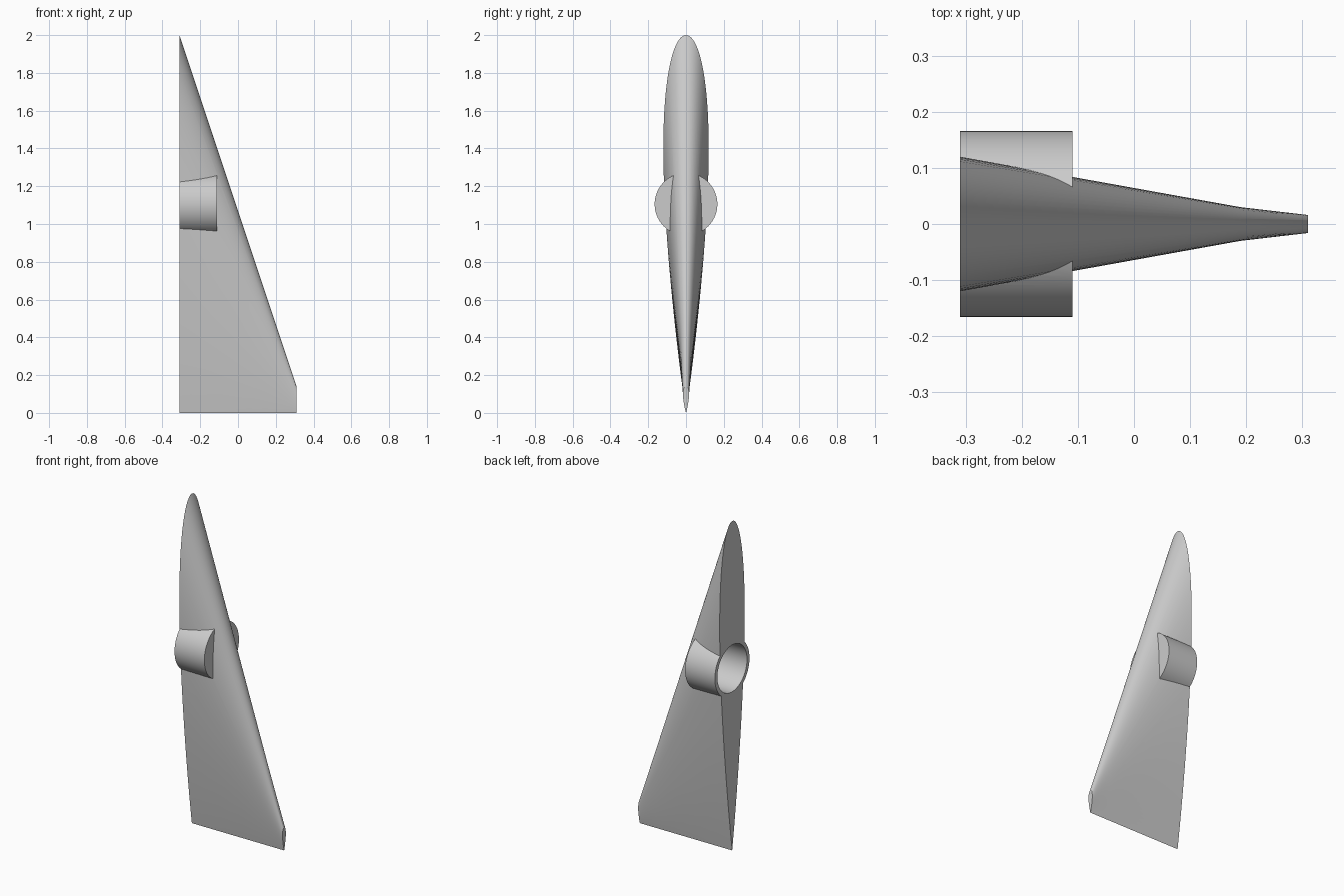
import bpy, bmesh
from math import sqrt, pi, cos, radians
from mathutils import Matrix

if "Cube" in bpy.data.objects:
    bpy.data.objects.remove(bpy.data.objects["Cube"], do_unlink=True)

grey = bpy.data.materials.new("plain_grey")
grey.use_nodes = True
colour = (0.6, 0.6, 0.6, 1)
grey.diffuse_color = colour
grey.node_tree.nodes["Principled BSDF"].inputs["Base Color"].default_value = colour

ROOT_X = -0.31
POD_Z = 1.105


def finish(bm, name):
    bmesh.ops.recalc_face_normals(bm, faces=bm.faces[:])
    mesh = bpy.data.meshes.new(name)
    bm.to_mesh(mesh)
    bm.free()
    obj = bpy.data.objects.new(name, mesh)
    bpy.context.collection.objects.link(obj)
    mesh.materials.append(grey)
    return obj


def airfoil(x, chord, thick, n=40):
    """Symmetric teardrop section, nose up, tail at z = 0."""
    def half(t):
        return 5 * thick * chord * (0.2969 * sqrt(t) - 0.126 * t - 0.3516 * t**2
                                    + 0.2843 * t**3 - 0.1036 * t**4)
    ts = [(1 - cos(pi * i / n)) / 2 for i in range(n + 1)]
    side = [(x, half(t), chord * (1 - t)) for t in ts]
    return side + [(x, -y, z) for _, y, z in side[-2:0:-1]]


def cylinder(name, x0, x1, radius):
    bm = bmesh.new()
    place = Matrix.Translation(((x0 + x1) / 2, 0, POD_Z)) @ Matrix.Rotation(pi / 2, 4, "Y")
    bmesh.ops.create_cone(bm, cap_ends=True, segments=96, radius1=radius,
                          radius2=radius, depth=x1 - x0, matrix=place)
    return finish(bm, name)


def combine(target, other, operation):
    mod = target.modifiers.new(operation, "BOOLEAN")
    mod.operation = operation
    mod.solver = "EXACT"
    mod.object = other
    bpy.context.view_layer.objects.active = target
    bpy.ops.object.modifier_apply(modifier=mod.name)
    bpy.data.objects.remove(other, do_unlink=True)


# Tapered fin lofted through root, outer and tip sections
bm = bmesh.new()
sections = [(ROOT_X, 2.0, 0.12), (0.19, 0.5, 0.12), (0.31, 0.14, 0.23)]
rings = [[bm.verts.new(p) for p in airfoil(*s)] for s in sections]
for a, b in zip(rings, rings[1:]):
    for i in range(len(a)):
        j = (i + 1) % len(a)
        bm.faces.new((a[i], a[j], b[j], b[i]))
bm.faces.new(rings[0])
bm.faces.new(rings[-1])
fin = finish(bm, "fin")

# Round pod through the fin at the root, with a blind bore
combine(fin, cylinder("pod", ROOT_X, -0.11, 0.166), "UNION")
combine(fin, cylinder("bore", ROOT_X - 0.1, -0.13, 0.142), "DIFFERENCE")

bpy.ops.object.select_all(action="DESELECT")
fin.select_set(True)
bpy.context.view_layer.objects.active = fin
bpy.ops.object.shade_smooth_by_angle(angle=radians(30))
